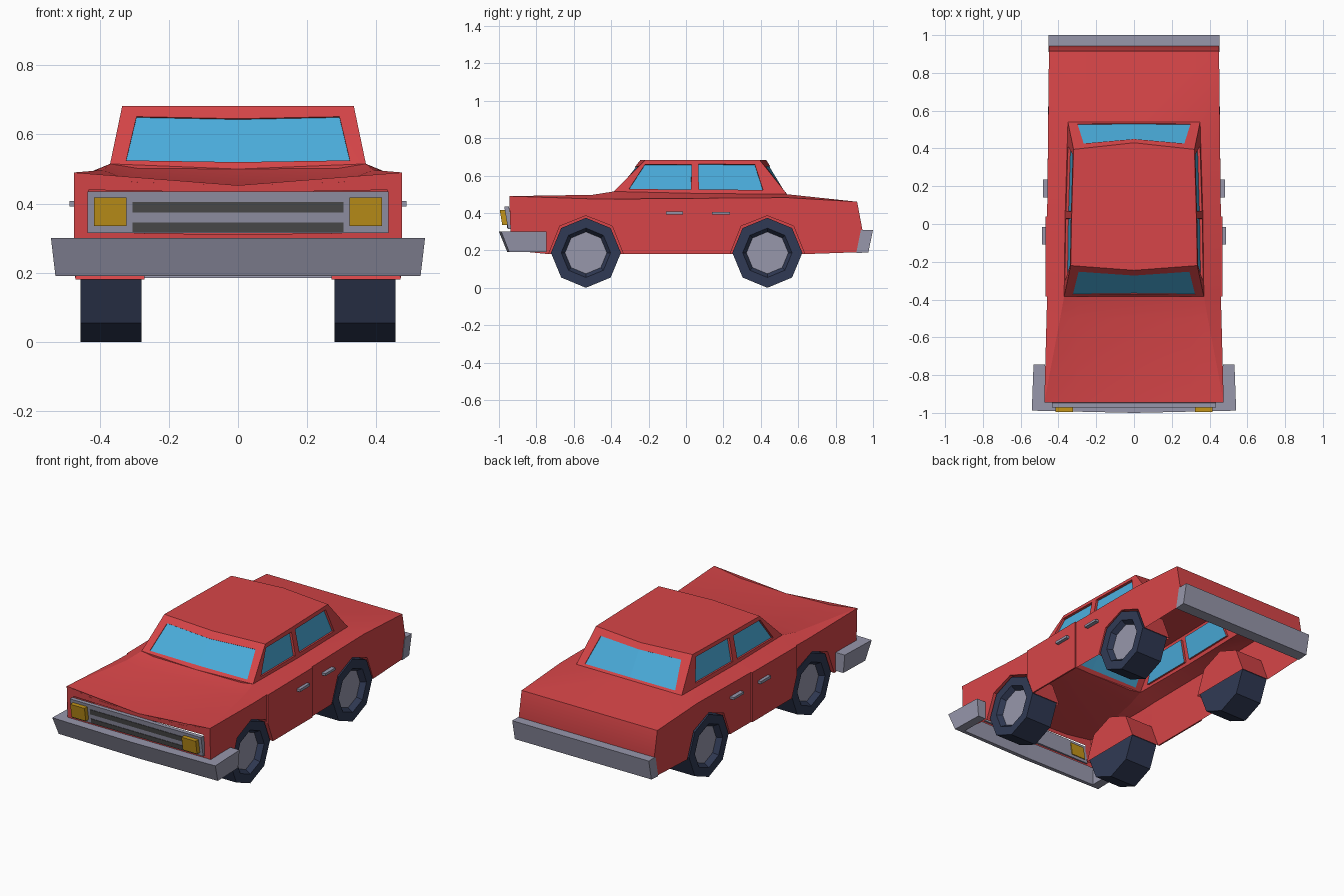
import bpy, bmesh
from math import radians
from mathutils import Vector, Matrix

if "Cube" in bpy.data.objects:
    bpy.data.objects.remove(bpy.data.objects["Cube"])


def mat(name, rgb):
    m = bpy.data.materials.new(name)
    m.diffuse_color = (*rgb, 1)
    m.use_nodes = True
    m.node_tree.nodes["Principled BSDF"].inputs["Base Color"].default_value = m.diffuse_color
    return m


RED = mat("red_paint", (0.68, 0.06, 0.065))
BLUE = mat("blue_glass", (0.07, 0.42, 0.72))
TYRE = mat("dark_rubber", (0.03, 0.042, 0.09))
METAL = mat("pale_metal", (0.31, 0.31, 0.41))
AMBER = mat("amber_lamp", (0.55, 0.30, 0.01))
DARK = mat("dark_slot", (0.075, 0.075, 0.075))


def finish(name, bm, mats, smooth=False):
    """Turn a half-model into a mirrored object."""
    bmesh.ops.recalc_face_normals(bm, faces=bm.faces[:])
    me = bpy.data.meshes.new(name)
    bm.to_mesh(me)
    bm.free()
    ob = bpy.data.objects.new(name, me)
    bpy.context.collection.objects.link(ob)
    for m in mats:
        me.materials.append(m)
    mod = ob.modifiers.new("mirror", 'MIRROR')
    mod.use_clip = True
    if smooth:
        bpy.ops.object.select_all(action='DESELECT')
        ob.select_set(True)
        bpy.context.view_layer.objects.active = ob
        bpy.ops.object.shade_smooth_by_angle(angle=radians(25))
    return ob


def from_polys(name, polys, material, smooth=False):
    """Build one mesh from polygons, welding shared points."""
    bm, seen = bmesh.new(), {}
    for poly in polys:
        vs = []
        for p in poly:
            k = tuple(round(c, 4) for c in p)
            if k not in seen:
                seen[k] = bm.verts.new(k)
            if seen[k] not in vs:
                vs.append(seen[k])
        if len(vs) > 2:
            bm.faces.new(vs)
    return finish(name, bm, [material], smooth)


def bridge(a, b):
    """Quads between two closed loops, left open on the mirror plane."""
    n = len(a)
    return [[a[i], a[(i + 1) % n], b[(i + 1) % n], b[i]] for i in range(n)
            if max(a[i][0], a[(i + 1) % n][0]) > 1e-4]


def solid(name, a, b, material):
    return from_polys(name, [a, b] + bridge(a, b), material)


def pane(outer, uv, depth):
    """Frame polygons and a recessed glass polygon inside a quad."""
    a, b, c, d = [Vector(p) for p in outer]
    inner = [a.lerp(b, u).lerp(d.lerp(c, u), v) for u, v in uv]
    n = (b - a).cross(d - a).normalized()
    if n.dot(Vector((0, 0.1, 0.4)) - a) < 0:
        n = -n
    back = [p + n * depth for p in inner]
    for p, q in zip(inner, back):
        if p.x < 1e-4:
            q.x = 0
    frame = []
    for i in range(4):
        j = (i + 1) % 4
        if max(inner[i].x, inner[j].x) > 1e-4:
            frame.append([outer[i], outer[j], inner[j], inner[i]])
            if depth:
                frame.append([inner[i], inner[j], back[j], back[i]])
    return frame, back


def side(y, z):
    """Point on the body side, which flares at the nose and tapers at the tail."""
    x = 0.46 + (0.015 * (-y - 0.385) / 0.56 if y < -0.385 else 0)
    return (x - (0.01 * (y - 0.04) / 0.9 if y > 0.04 else 0), y, z)


body, glass = [], []
FRONT, REAR = -0.535, 0.435

# hood, dished toward the centre
nose = [(0, -.945, .453), (.3, -.945, .462), side(-.945, .49)]
mid = [(0, -.5, .475), (.3, -.5, .478), (.391, -.5, .497)]
cowl = [(0, -.385, .50), (.29, -.385, .502), (.37, -.385, .515)]
for r, s in ((nose, mid), (mid, cowl)):
    for i in range(2):
        body.append([r[i], r[i + 1], s[i + 1], s[i]])

# shoulder strip between crease and body side, and trunk deck
crease = [nose[2], mid[2], cowl[2], (.365, .04, .505), (.35, .54, .50), side(.915, .46)]
edge = [side(*p) for p in ((-.945, .49), (-.5, .475), (-.385, .475),
                           (.04, .478), (.54, .482), (.915, .46))]
for i in range(5):
    body.append([crease[i], crease[i + 1], edge[i + 1], edge[i]])
body.append([(0, .54, .50), crease[4], crease[5], (0, .915, .46)])

# rear panel
tail = [side(.915, .46), side(.945, .30), side(.92, .19)]
for p, q in zip(tail, tail[1:]):
    body.append([(0, *p[1:]), p, q, (0, *q[1:])])

# body sides with wheel arches
door = [(-.385, .475), (.04, .478), (.04, .18), (-.335, .18), (-.385, .305)]
arch = [(.2, .18), (.14, .33), (0, .385), (-.14, .33), (-.2, .18)]
fender = ([(-.945, .49), (-.5, .475), (-.385, .475), (-.385, .305)]
          + [(FRONT + dy, z) for dy, z in arch[1:]] + [(-.935, .2)])
quarter = ([(.04, .478), (.54, .482), (.915, .46), (.945, .30), (.92, .19)]
           + [(REAR + dy, z) for dy, z in arch] + [(.04, .18)])
for outline in (door, fender, quarter):
    body.append([side(*p) for p in outline])

# wheel wells
for yc in (FRONT, REAR):
    rim = [side(yc + dy, z) for dy, z in arch]
    cap = [(.27, p[1], p[2]) for p in rim]
    body.append(cap)
    body += bridge(rim, cap)[:4]

# front panel around the grille opening
body += pane([(0, -.935, .29), side(-.935, .29), nose[2], nose[0]],
             [(0, .13), (.91, .13), (.91, .76), (0, .87)], 0)[0]

# cabin: roof, then framed windows
roof = [(0, -.245, .682), (.335, -.22, .682), (.33, .04, .682), (.32, .395, .682), (0, .43, .682)]
body.append(roof)
body.append([cowl[0], cowl[1], cowl[2]])
windows = [
    ([cowl[0], cowl[2], roof[1], roof[0]], [(0, .11), (.88, .07), (.86, .82), (0, .80)]),
    ([(0, .54, .50), crease[4], roof[3], roof[4]], [(0, .07), (.86, .07), (.82, .82), (0, .82)]),
    ([crease[2], crease[3], roof[2], roof[1]], [(.16, .09), (.97, .11), (.96, .87), (.08, .87)]),
    ([crease[3], crease[4], roof[3], roof[2]], [(.06, .12), (.77, .12), (.88, .88), (.07, .88)]),
]
for k, (outer, uv) in enumerate(windows):
    frame, g = pane(outer, uv, 0.004 if k < 2 else 0.014)
    body += frame
    glass.append(g)
from_polys("body_shell", body, RED, True)
from_polys("windows", glass, BLUE)

# raised front doors
solid("front_doors", [(.459, *p) for p in door], [(.468, *p) for p in door], RED)


def box(name, x, y, z, material):
    ring = [(x[0], y[0]), (x[1], y[0]), (x[1], y[1]), (x[0], y[1])]
    return solid(name, [(*p, z[0]) for p in ring], [(*p, z[1]) for p in ring], material)


box("front_door_handles", (.46, .487), (-.108, -.015), (.392, .408), METAL)
box("rear_door_handles", (.452, .482), (.14, .235), (.392, .406), METAL)

# front bumper wrapping around the corners
low = [(0, -.955), (.528, -.945), (.522, -.745), (.472, -.745), (.472, -.925), (0, -.93)]
high = [(0, -1.0), (.541, -.988), (.532, -.745), (.472, -.745), (.472, -.925), (0, -.93)]
solid("front_bumper", [(*p, .19) for p in low], [(*p, .30) for p in high], METAL)

# rear bumper
prof = [(.91, .185), (.975, .19), (1.0, .31), (.935, .31)]
solid("rear_bumper", [(0, *p) for p in prof], [(.453, *p) for p in prof], METAL).data
bm = bmesh.new()
bm.from_mesh(bpy.data.objects["rear_bumper"].data)
ends = [f for f in bm.faces if all(v.co.x < 1e-4 for v in f.verts)]
bmesh.ops.delete(bm, geom=ends, context='FACES')
if not any(abs(v.co.x) < 1e-4 and v.link_edges for v in bm.verts) or len(bm.faces) < 5:
    for i in range(4):
        j = (i + 1) % 4
        ring = [(0, *prof[i]), (0, *prof[j]), (.453, *prof[j]), (.453, *prof[i])]
        bm.faces.new([bm.verts.new(p) for p in ring])
    bmesh.ops.remove_doubles(bm, verts=bm.verts[:], dist=.0005)
bmesh.ops.recalc_face_normals(bm, faces=bm.faces[:])
bm.to_mesh(bpy.data.objects["rear_bumper"].data)
bm.free()


def slab(name, x, z, out, back, material):
    """Plate lying on the leaning plane of the grille."""
    loops = []
    for h in z:
        y = -.952 - .02 * (h - .315) / .12
        loops.append([(x[0], y - out, h), (x[1], y - out, h), (x[1], y + back, h), (x[0], y + back, h)])
    return solid(name, *loops, material)


slab("grille", (0, .435), (.315, .435), 0, .025, METAL)
slab("upper_grille_slot", (0, .305), (.374, .405), .003, .01, DARK)
slab("lower_grille_slot", (0, .305), (.318, .346), .003, .01, DARK)
slab("headlights", (.322, .416), (.335, .417), .027, .03, AMBER)

# eight-sided wheels with recessed hubs
for name, yc in (("front_wheels", FRONT), ("rear_wheels", REAR)):
    bm = bmesh.new()
    bmesh.ops.create_cone(bm, cap_ends=True, segments=8, radius1=.187, radius2=.187, depth=.177,
                          matrix=Matrix.Translation((.3675, yc, .187)) @ Matrix.Rotation(radians(90), 4, 'Y'))
    bm.normal_update()
    hub = max(bm.faces, key=lambda f: f.calc_center_median().x)
    bmesh.ops.inset_region(bm, faces=[hub], thickness=.055)
    bmesh.ops.inset_region(bm, faces=[hub], thickness=.02, depth=-.03)
    hub.material_index = 1
    finish(name, bm, [TYRE, METAL])
